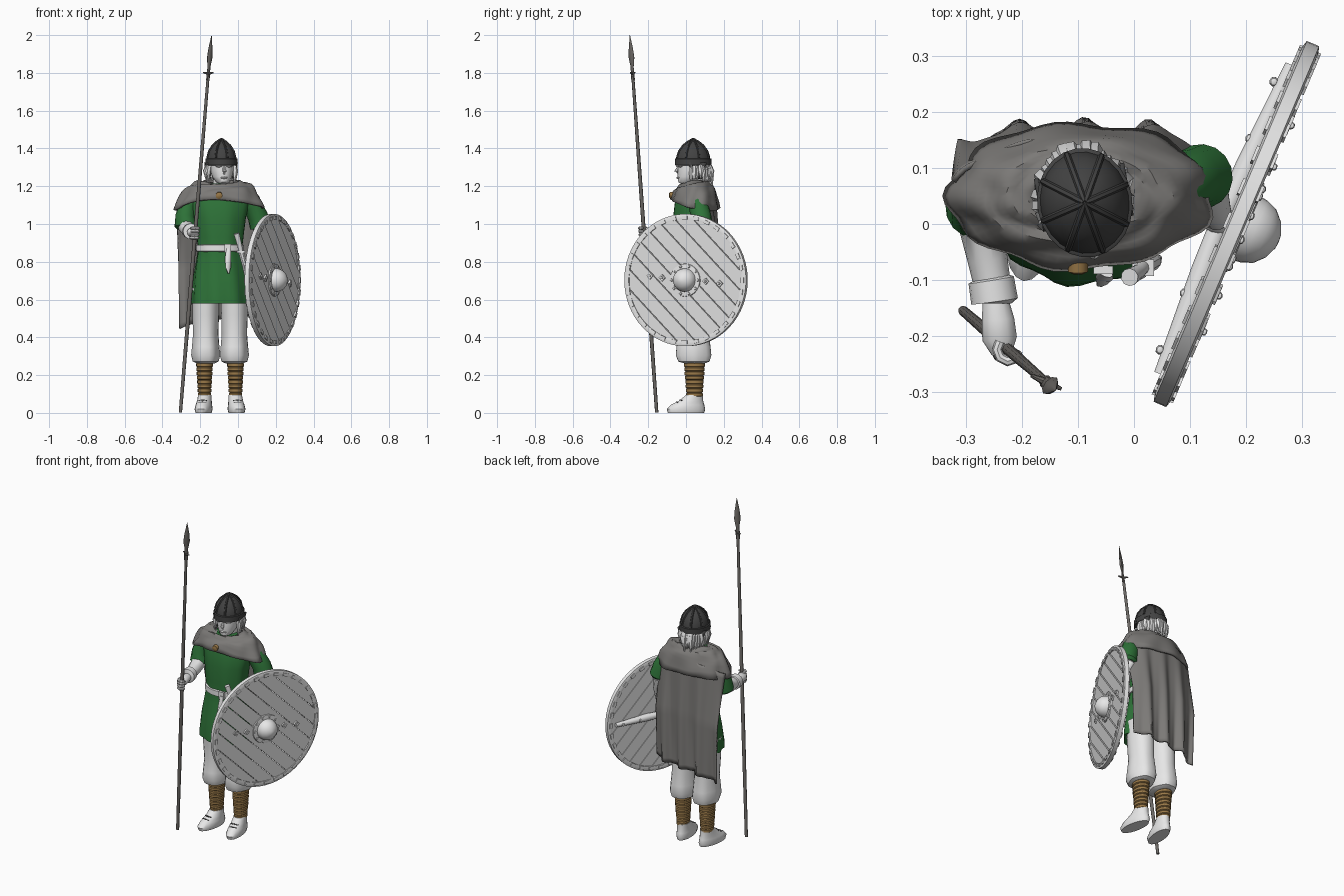
import bpy, bmesh, math, random
from math import sin, cos, pi, tau, sqrt
from mathutils import Vector, Matrix

if "Cube" in bpy.data.objects:
    bpy.data.objects.remove(bpy.data.objects["Cube"])

random.seed(4)
CX = -0.095  # body centre line


def material(name, rgb):
    m = bpy.data.materials.new(name)
    m.diffuse_color = (*rgb, 1)
    m.use_nodes = True
    m.node_tree.nodes["Principled BSDF"].inputs["Base Color"].default_value = m.diffuse_color
    return m


LIGHT = material("pale_grey", (0.8, 0.8, 0.8))
GREEN = material("green_wool", (0.027, 0.17, 0.04))
CLOAK = material("grey_wool", (0.2, 0.193, 0.185))
IRON = material("dark_iron", (0.055, 0.055, 0.055))
BROWN = material("brown_wrap", (0.32, 0.19, 0.065))
SHAFT = material("grey_shaft", (0.15, 0.14, 0.13))


def finish(name, bm, mat, M=None, solid=0):
    if M:
        bm.transform(M)
    bmesh.ops.recalc_face_normals(bm, faces=bm.faces)
    me = bpy.data.meshes.new(name)
    bm.to_mesh(me)
    bm.free()
    me.materials.append(mat)
    ob = bpy.data.objects.new(name, me)
    bpy.context.collection.objects.link(ob)
    if solid:
        s = ob.modifiers.new("thickness", 'SOLIDIFY')
        s.thickness, s.offset = solid, 0
    return ob


def skin(name, rings, mat, M=None, closed=True, caps=True, solid=0):
    """Surface through equal-length rows of points."""
    bm = bmesh.new()
    rows = [[bm.verts.new(p) for p in r] for r in rings]
    n = len(rows[0])
    for a, b in zip(rows, rows[1:]):
        for i in range(n if closed else n - 1):
            j = (i + 1) % n
            bm.faces.new((a[i], a[j], b[j], b[i]))
    if closed and caps:
        bm.faces.new(rows[0])
        bm.faces.new(rows[-1])
    return finish(name, bm, mat, M, solid)


def loft(name, rings, mat, n=24, fold=0, k=7, M=None):
    """Stacked ellipses (cx, cy, z, rx, ry); folds deepen toward the first ring."""
    out = []
    for q, (x, y, z, rx, ry) in enumerate(rings):
        f = fold * (1 - q / len(rings))
        out.append([(x + rx * cos(a) * (1 + f * sin(k * a + z * 5)),
                     y + ry * sin(a) * (1 + f * sin(k * a + z * 5)), z)
                    for a in (tau * i / n for i in range(n))])
    return skin(name, out, mat, M)


def tube(name, pts, radii, mat, n=10, flat=1, M=None):
    pts = [Vector(p) for p in pts]
    out = []
    for i, p in enumerate(pts):
        d = pts[min(i + 1, len(pts) - 1)] - pts[max(i - 1, 0)]
        q = d.to_track_quat('Z', 'Y')
        r = radii[i]
        out.append([p + q @ Vector((r * cos(tau * j / n), r * flat * sin(tau * j / n), 0))
                    for j in range(n)])
    return skin(name, out, mat, M)


def ball(name, c, r, mat, M=None, turn=0, seg=16):
    bm = bmesh.new()
    bmesh.ops.create_uvsphere(bm, u_segments=seg, v_segments=seg // 2, radius=1)
    bm.transform(Matrix.Translation(c) @ Matrix.Rotation(turn, 4, 'Z') @ Matrix.Diagonal((*r, 1)))
    return finish(name, bm, mat, M)


def box(name, c, size, mat, M=None, rx=0):
    bm = bmesh.new()
    bmesh.ops.create_cube(bm, size=1)
    bm.transform(Matrix.Translation(c) @ Matrix.Rotation(rx, 4, 'X') @ Matrix.Diagonal((*size, 1)))
    return finish(name, bm, mat, M)


# Legs: shoe, leg wrap and baggy trouser on each side
for s, side in ((-1, "right"), (1, "left")):
    foot = Matrix.Translation((CX + s * .087, 0, 0)) @ Matrix.Rotation(s * .15, 4, 'Z')
    loft(side + "_shoe", [(0, 0, 0, .04, .097), (0, 0, .02, .046, .103), (0, .008, .042, .042, .09),
                          (0, .028, .065, .038, .064), (0, .045, .095, .036, .045)], LIGHT, 20, M=foot)
    for y, z in ((-.045, .056), (-.025, .068)):
        tube(side + "_lace", [(-.022, y, z - .004), (0, y - .006, z), (.022, y, z - .004)], [.004] * 3, IRON, 6, M=foot)
    bands = []
    for i in range(9):
        t, z = i / 8, .085 + i * .0225
        for dz, e in ((0, -.004), (.004, .002), (.018, .002)):
            bands.append((CX + s * .082, .045, z + dz, .033 + .011 * t + e, .042 + .013 * t + e))
    loft(side + "_leg_wrap", bands, BROWN, 20)
    x = CX + s * .076
    loft(side + "_trouser", [(x, .045, .262, .045, .055), (x, .042, .272, .066, .085), (x, .04, .305, .075, .097),
                             (x, .04, .35, .071, .092), (x, .04, .42, .066, .082), (x, .035, .52, .07, .085),
                             (x, .03, .66, .072, .088)], LIGHT, 24, .04, 6)

# Tunic and belt
loft("tunic", [(CX, .012, .585, .13, .1), (CX, .01, .578, .15, .119), (CX, .01, .62, .149, .117),
               (CX, .015, .72, .14, .107), (CX, .02, .81, .126, .097), (CX, .022, .87, .118, .092),
               (CX, .025, .93, .126, .097), (CX, .03, 1.03, .138, .1), (CX, .04, 1.11, .155, .1),
               (CX, .045, 1.17, .14, .085), (CX, .045, 1.215, .065, .065)], GREEN, 40, .045, 8)
loft("belt", [(CX, .022, z, .124 + e, .099 + e) for z, e in ((.853, -.006), (.856, .003), (.888, .003), (.891, -.006))], LIGHT, 32)
box("buckle", (-.055, -.082, .872), (.035, .014, .045), LIGHT)
tube("belt_tail", [(-.05, -.088, .87), (-.053, -.096, .82), (-.052, -.1, .77), (-.05, -.1, .738)],
     [.013, .016, .018, .008], LIGHT, 8, .5)
tube("knife_grip", [(.018, -.075, .84), (.008, -.085, .89), (-.008, -.095, .95)], [.012, .013, .016], LIGHT)
tube("knife_sheath", [(.018, -.075, .85), (.035, -.068, .78), (.045, -.06, .7)], [.016, .014, .005], LIGHT, 8)
box("knife_guard", (.016, -.078, .853), (.04, .03, .012), LIGHT)

# Right arm reaching to the spear
tube("right_sleeve", [(-.22, .05, 1.14), (-.262, .05, 1.1), (-.278, .04, 1.04), (-.279, .03, .985), (-.279, .028, .975)],
     [.045, .053, .054, .058, .045], GREEN, 16)
tube("right_forearm", [(-.278, .04, 1.04), (-.276, .015, .985), (-.262, -.06, .965), (-.25, -.125, .962)],
     [.042, .042, .036, .032], LIGHT, 14)
tube("right_cuff", [(-.256, -.095, .962), (-.255, -.1, .962), (-.249, -.138, .961), (-.249, -.142, .961)],
     [.03, .041, .042, .03], LIGHT, 16)
tube("right_hand", [(-.248, -.13, .96), (-.243, -.17, .958), (-.24, -.205, .955), (-.236, -.232, .952)],
     [.022, .029, .031, .018], LIGHT, 12, .85)

# Spear with winged head
foot, top = Vector((-.305, -.155, .003)), Vector((-.14, -.297, 2.0))


def along(z):
    return foot.lerp(top, z / 2)


tube("spear_shaft", [along(z) for z in (0, .6, 1.2, 1.78)], [.009, .011, .01, .008], SHAFT, 10)
tube("spear_head", [along(z) for z in (1.76, 1.8, 1.83, 1.88, 1.93, 2.0)], [.012, .012, .01, .019, .014, .001], SHAFT, 8, .55)
p = along(1.795)
tube("spear_wings", [p + Vector((-.027, .012, .006)), p, p + Vector((.027, -.012, .006))], [.003, .008, .003], SHAFT, 8)
for i in range(4):
    c = along(.925 + i * .017)
    tube("right_finger", [c + Vector((.02 * cos(a), .021 * sin(a), 0)) for a in (2.4 + j * .75 for j in range(6))],
         [.009] * 5 + [.006], LIGHT, 8)

# Left arm running down to the shield grip
tube("left_sleeve", [(.03, .05, 1.14), (.075, .065, 1.1), (.105, .08, 1.04), (.12, .085, .985), (.121, .085, .975)],
     [.045, .052, .054, .058, .045], GREEN, 16)
tube("left_forearm", [(.105, .08, 1.04), (.122, .085, .97), (.128, .07, .9), (.138, .035, .8), (.148, .015, .73)],
     [.042, .042, .04, .034, .027], LIGHT, 14)
ball("left_hand", (.15, .012, .705), (.028, .032, .036), LIGHT)

# Cloak: back sheet, shoulder mantle, brooch
rows = []
for j in range(25):
    v = j / 24
    row = []
    for i in range(49):
        u = i / 24 - 1
        w = min(1, v * 2)
        y = .05 + .1 * ((1 - w) * sqrt(1 - .95 * u * u) + w * (1 - .3 * u ** 4))
        y += .016 * w + (.004 + .012 * v) * sin(11 * u + 1.2 * v) + .005 * v * sin(23 * u)
        hem = .495 - .03 * u ** 3 * (-1 if u < 0 else 1) * (u < 0) + .02 * u
        row.append((CX - .005 + u * (.222 - .014 * v), y, 1.165 - .06 * u * u * (1 - v) + (hem - 1.165) * v))
    rows.append(row)
skin("cloak_back", rows, CLOAK, closed=False, solid=.01)
rows = []
for j in range(13):
    t = j / 12
    row = []
    for i in range(64):
        a = tau * i / 64
        front = max(0, -sin(a)) ** 2
        drop = .145 - .055 * front
        r = .36 + .64 * t
        f = 1 + .035 * t * sin(9 * a + 5 * t) + .02 * sin(5 * a - 9 * t)
        row.append((CX + .232 * r * f * cos(a), .05 + .125 * r * f * sin(a),
                    1.222 - .025 * front * (1 - t) - drop * t ** 3 + .006 * sin(15 * t + 3 * a)))
    rows.append(row)
skin("cloak_mantle", rows, CLOAK, caps=False, solid=.012)
tube("brooch", [(-.1, -.055, 1.155), (-.1, -.085, 1.15), (-.1, -.09, 1.15)], [.018, .018, .008], BROWN, 12)

# Head and hair, turned a little to the left
H = Matrix.Translation((-.088, .038, 0)) @ Matrix.Rotation(.18, 4, 'Z')
tube("neck", [(-.09, .05, 1.16), (-.088, .045, 1.27)], [.046, .042], LIGHT, 16)
loft("face", [(0, -.045, 1.212, .018, .02), (0, -.04, 1.222, .034, .04), (0, -.02, 1.25, .052, .064),
              (0, -.008, 1.285, .062, .076), (0, 0, 1.33, .068, .082)], LIGHT, 20, M=H)
tube("nose", [(0, -.078, 1.305), (0, -.092, 1.278), (0, -.08, 1.268)], [.006, .011, .008], LIGHT, 8, M=H)
ball("lips", (0, -.078, 1.245), (.02, .012, .006), LIGHT, H)
for s in (-1, 1):
    ball("brow", (s * .026, -.074, 1.306), (.02, .012, .006), LIGHT, H)
    ball("ear", (s * .064, .008, 1.275), (.01, .018, .025), LIGHT, H)
for i in range(22):
    a = -.25 + (pi + .5) * i / 21
    e = random.uniform(.95, 1.12)
    z = random.uniform(1.19, 1.24)
    tube("hair_lock", [(.066 * cos(a), .078 * sin(a), 1.33), (.074 * e * cos(a), .092 * e * sin(a), 1.28),
                       (.07 * e * cos(a), .094 * e * sin(a), z)], [.014, .015, .003], LIGHT, 6, M=H)

# Helmet: ribbed dome, brow band, cheek flaps
prof = [(1.315, 1), (1.35, .99), (1.385, .87), (1.415, .62), (1.435, .33), (1.445, .13), (1.452, .02)]
loft("helmet", [(0, 0, z, .08 * r, .092 * r) for z, r in prof], IRON, 24, M=H)
loft("helmet_band", [(0, 0, z, .08 + e, .093 + e) for z, e in ((1.31, 0), (1.312, .005), (1.345, .005), (1.348, 0))], IRON, 24, M=H)
for i in range(8):
    a = tau * i / 8 + .2
    tube("helmet_rib", [(.08 * r * cos(a), .092 * r * sin(a), z) for z, r in prof[1:]], [.006] * 5 + [.004], IRON, 6, M=H)
for s in (-1, 1):
    flap = [[(s * (.078 - .012 * t), .01 + (.048 - .022 * t) * (b / 3 - 1), 1.325 - .085 * t) for b in range(7)]
            for t in (0, .4, .8, 1)]
    skin("cheek_flap", flap, IRON, H, closed=False, solid=.008)

# Shield, built facing +x and then turned
S = Matrix.Translation((.183, 0, .703)) @ Matrix.Rotation(math.radians(-23), 4, 'Z')
R, N = .335, 9
for i in range(N):
    a, b = -R + 2 * R * i / N + .0015, -R + 2 * R * (i + 1) / N - .0015
    us = [a + (b - a) * k / 8 for k in range(9)]
    arc = [(u, sqrt(max(0, R * R - u * u))) for u in us] + [(u, -sqrt(max(0, R * R - u * u))) for u in us[::-1]]
    plank = []
    for x, tilt in ((-.009, 0), (.009, .006)):
        plank.append([(x + tilt * (u - a) / (b - a), (u + w) * .7071, (u - w) * .7071) for u, w in arc])
    skin("shield_plank", plank, LIGHT, S)
section = [(-.014, .322), (.014, .322), (.016, .336), (.012, .35), (-.012, .35), (-.016, .336), (-.014, .322)]
skin("shield_rim", [[(x, r * cos(tau * i / 64), r * sin(tau * i / 64)) for i in range(64)] for x, r in section],
     LIGHT, S, caps=False)
for i in range(32):
    turn = S @ Matrix.Rotation(tau * i / 32, 4, 'X')
    box("rim_clamp", (0, .33, 0), (.041, .018, .03), LIGHT, turn)
boss = [(.008, .088), (.018, .086), (.02, .062), (.035, .06), (.055, .052), (.072, .034), (.081, .012), (.082, .002)]
skin("shield_boss", [[(x, r * cos(tau * i / 28), r * sin(tau * i / 28)) for i in range(28)] for x, r in boss], LIGHT, S)
for i in range(10):
    a = tau * i / 10
    ball("boss_rivet", (.019, .075 * cos(a), .075 * sin(a)), (.006, .008, .008), LIGHT, S, seg=8)
for y, z in ((-.2, .022), (-.13, .012), (.12, -.006), (.2, -.018)):
    box("diamond_stud", (.015, y, z), (.012, .026, .026), LIGHT, S, pi / 4)
    ball("stud_rivet", (.022, y, z), (.006, .007, .007), LIGHT, S, seg=8)
tube("shield_grip", [(-.02, -.3, 0), (-.022, -.1, 0), (-.028, 0, 0), (-.022, .1, 0), (-.02, .3, 0)],
     [.012, .022, .018, .022, .012], LIGHT, 10, M=S)
for y in (-.26, -.15, .15, .26):
    ball("grip_rivet", (-.038, y, 0), (.008, .009, .009), LIGHT, S, seg=8)

# Smooth shading with sharp edges kept
bpy.ops.object.select_all(action='SELECT')
bpy.context.view_layer.objects.active = bpy.context.selected_objects[0]
bpy.ops.object.shade_smooth_by_angle(angle=math.radians(40))
